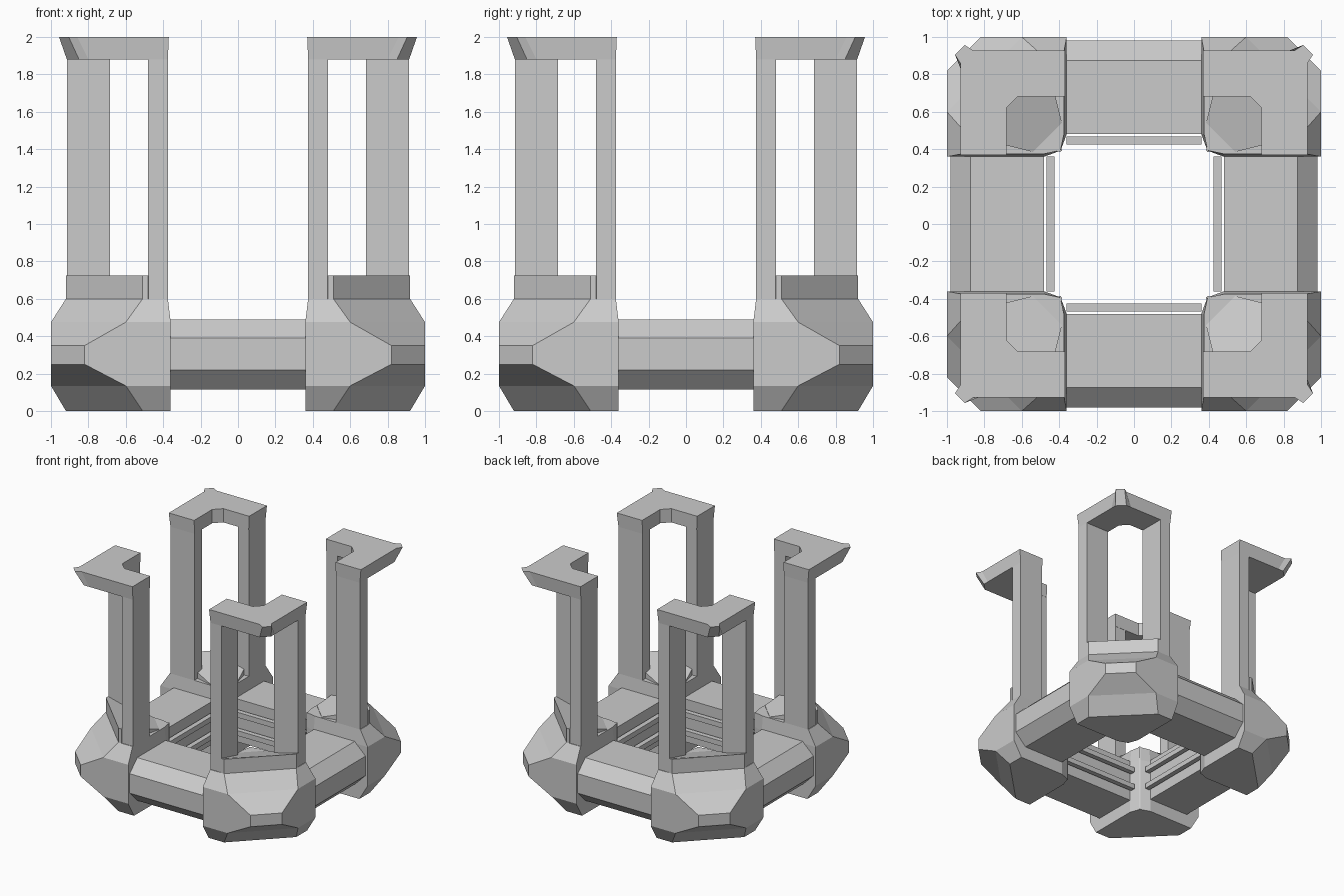
import bpy, bmesh
from math import pi
from mathutils import Matrix

if "Cube" in bpy.data.objects:
    bpy.data.objects.remove(bpy.data.objects["Cube"])


def make(name, rings, turns=4):
    """Loft matching closed rings, cap both ends, repeat around z."""
    bm = bmesh.new()
    loops = [[bm.verts.new(p) for p in r] for r in rings]
    n = len(loops[0])
    for a, b in zip(loops, loops[1:]):
        for i in range(n):
            j = (i + 1) % n
            bm.faces.new((a[i], a[j], b[j], b[i]))
    bm.faces.new(loops[0][::-1])
    bm.faces.new(loops[-1])
    bmesh.ops.remove_doubles(bm, verts=bm.verts, dist=1e-5)
    bmesh.ops.recalc_face_normals(bm, faces=bm.faces)
    mesh = bpy.data.meshes.new(name)
    bm.to_mesh(mesh)
    bm.free()
    for k in range(turns):
        ob = bpy.data.objects.new(f"{name}_{k + 1}", mesh)
        ob.matrix_world = Matrix.Rotation(k * pi / 2, 4, 'Z')
        bpy.context.collection.objects.link(ob)


def level(pts, z):
    return [(x, y, z) for x, y in pts]


def mirrored(half):
    """Complete a section that is symmetric about the x = y diagonal."""
    return half + [(y, x) for x, y in reversed(half)]


def box(name, x0, x1, y0, y1, z0, z1):
    pts = [(x0, y0), (x1, y0), (x1, y1), (x0, y1)]
    make(name, [level(pts, z0), level(pts, z1)])


# Faceted corner blocks: outer reach and chamfer start at each height
def block_section(inner, out, cut):
    half = [(0.395, 0.385), (inner, 0.48), (inner, out), (cut, out)]
    return mirrored(half)


stations = [(0, .36, .92, .51), (.135, .36, 1, .60), (.25, .36, 1, .82),
            (.35, .36, 1, .82), (.475, .36, 1, .60), (.60, .375, .92, .51)]
make("corner_block", [level(block_section(i, o, c), z) for z, i, o, c in stations])

# Raised lip across each corner, sloping down towards the middle
lip_low = [(.48, .92), (.51, .92), (.92, .51), (.92, .48), (.54, .385), (.385, .54)]
lip_z = [.725, .725, .725, .725, .605, .605]
make("corner_lip", [level(lip_low, .58),
                    [(x, y, z) for (x, y), z in zip(lip_low, lip_z)]])

# Two upright posts on each corner
box("post_a", .375, .48, .685, .915, .56, 1.9)
box("post_b", .685, .915, .375, .48, .56, 1.9)

# L-shaped caps with a flared outer tip
cap_low = mirrored([(.62, .683), (.375, .683), (.375, .915), (.80, .915), (.85, .915)])
cap_top = mirrored([(.62, .683), (.37, .683), (.37, .928), (.86, .928), (.905, .957)])
make("post_cap", [level(cap_low, 1.88), level(cap_top, 2.0)])

# Chamfered beams joining the corners
profile = [(.48, .49), (.875, .49), (.98, .39), (.98, .22), (.875, .115), (.48, .115)]
make("beam", [[(x, y, z) for y, z in profile] for x in (-.37, .37)])

# Pairs of thin rails inside each beam
for tag, z in (("lower", .20), ("upper", .36)):
    box(f"{tag}_rail", -.36, .36, .425, .468, z, z + .045)
